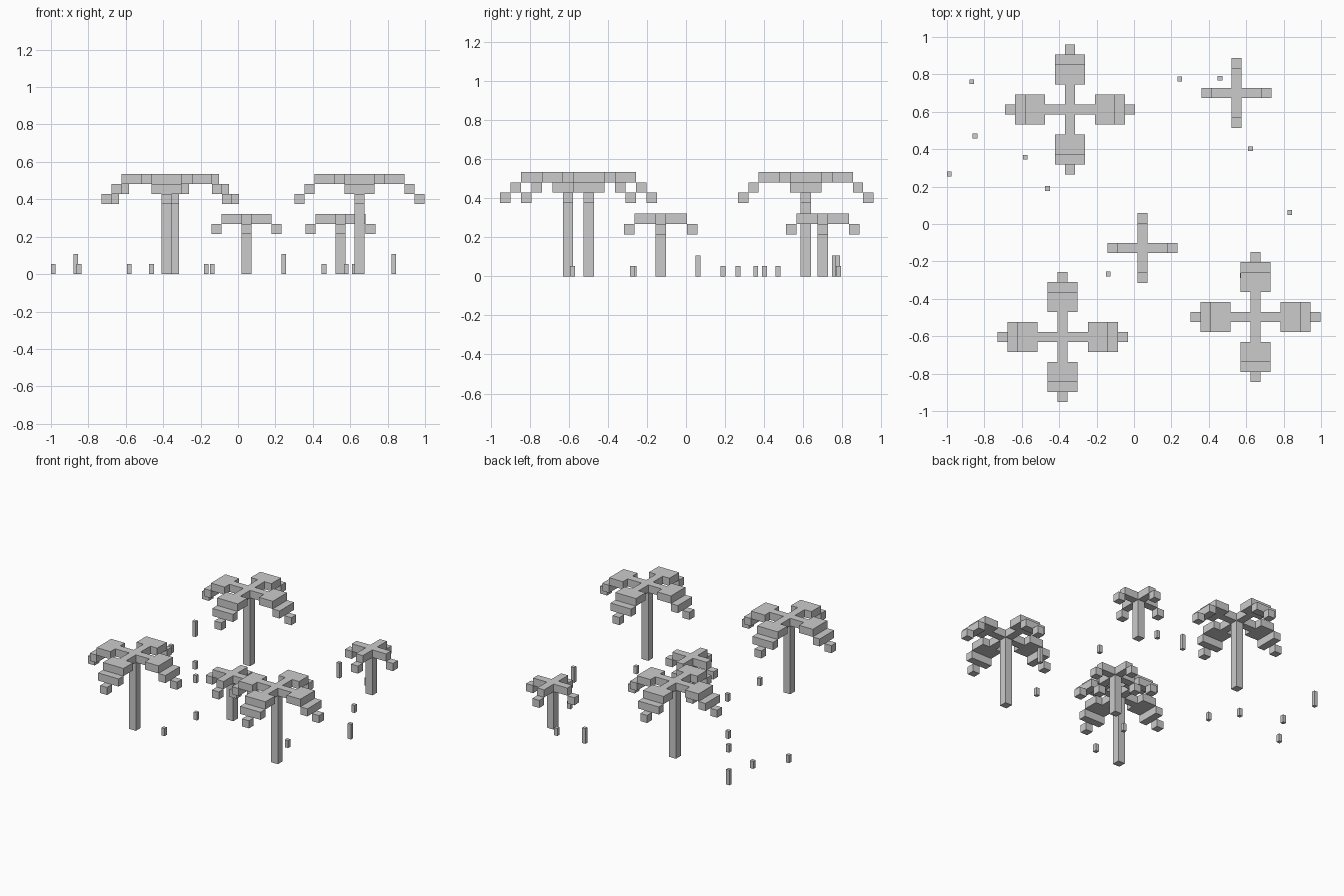
import bpy, bmesh
from math import pi
from mathutils import Matrix, Vector

cube = bpy.data.objects.get("Cube")
if cube:
    bpy.data.objects.remove(cube, do_unlink=True)

U = 0.0535  # block size

grey = bpy.data.materials.new("plain_grey")
grey.use_nodes = True
grey.diffuse_color = (0.6, 0.6, 0.6, 1)
grey.node_tree.nodes["Principled BSDF"].inputs["Base Color"].default_value = grey.diffuse_color


def add_box(bm, x0, x1, half_width, z0, z1, turn=0):
    """Box along +x, in block units, turned about z by quarter turns."""
    size = Vector((x1 - x0, 2 * half_width, z1 - z0)) * U
    centre = Vector(((x0 + x1) / 2, 0, (z0 + z1) / 2)) * U
    matrix = (Matrix.Rotation(turn * pi / 2, 4, 'Z')
              @ Matrix.Translation(centre) @ Matrix.Diagonal((*size, 1)))
    bmesh.ops.create_cube(bm, size=1, matrix=matrix)


def make_object(name, boxes, location, turns=1):
    bm = bmesh.new()
    for turn in range(turns):
        for box in boxes:
            add_box(bm, *box, turn)
    mesh = bpy.data.meshes.new(name)
    bm.to_mesh(mesh)
    bm.free()
    mesh.materials.append(grey)
    obj = bpy.data.objects.new(name, mesh)
    obj.location = (*location, 0)
    bpy.context.collection.objects.link(obj)


def palm(name, location, height, frond):
    make_object(name + "_trunk", [(-0.5, 0.5, 0.5, 0, height)], location)
    make_object(name + "_fronds", frond, location, turns=4)


# Frond boxes: start, end, half width, bottom, top
large_frond = [
    (0.5, 2.5, 0.5, 9, 10),    # stalk
    (2.5, 4.5, 1.5, 9, 10),    # broad leaf
    (4.5, 5.5, 1.5, 8, 9),     # drooping step
    (5.5, 6.5, 0.5, 7, 8),     # tip
]
small_frond = [
    (0.5, 2.5, 0.5, 5, 6),
    (2.5, 3.5, 0.5, 4, 5),
]

# Large palms
for i, spot in enumerate([(-0.343, 0.613), (-0.381, -0.604), (0.65, -0.497)]):
    palm(f"large_palm_{i + 1}", spot, 10, large_frond)

# Small palms
for i, spot in enumerate([(0.045, -0.129), (0.549, 0.7)]):
    palm(f"small_palm_{i + 1}", spot, 6, small_frond)

# Grass stalks, short and tall
short_spots = [(-0.85, 0.47), (-0.987, 0.267), (-0.582, 0.357), (-0.462, 0.19),
               (0.46, 0.78), (0.623, 0.402), (-0.137, -0.267), (0.579, -0.275),
               (-0.17, -0.58)]
tall_spots = [(-0.867, 0.76), (0.245, 0.775), (0.833, 0.062)]
for label, height, spots in (("short", 1, short_spots), ("tall", 2, tall_spots)):
    for i, spot in enumerate(spots):
        make_object(f"{label}_grass_stalk_{i + 1}",
                    [(-0.235, 0.235, 0.235, 0, height)], spot)
